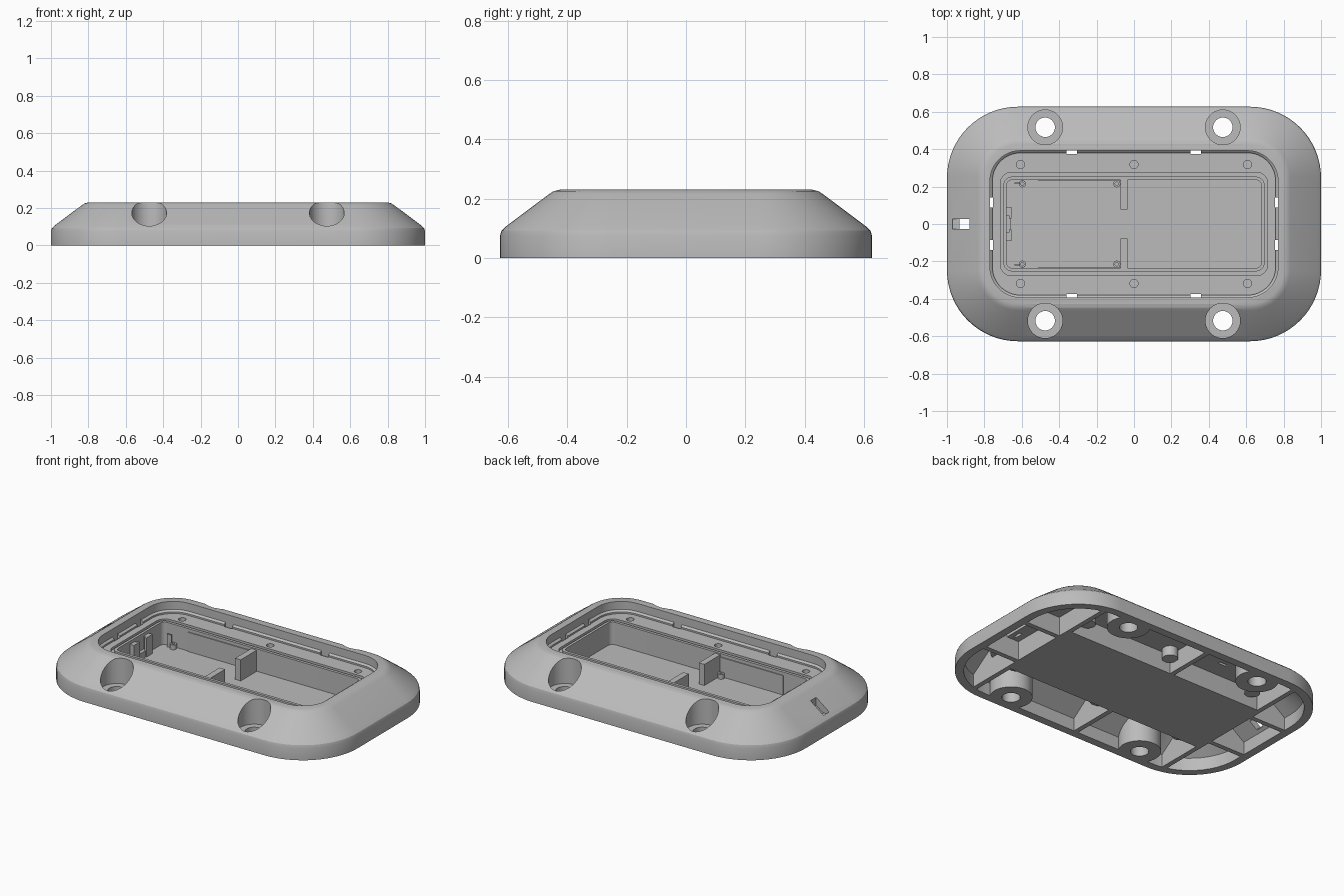
import bpy, bmesh, math

cube = bpy.data.objects.get("Cube")
if cube:
    bpy.data.objects.remove(cube, do_unlink=True)

grey = bpy.data.materials.new("light grey plastic")
grey.use_nodes = True
grey.diffuse_color = (0.5, 0.5, 0.5, 1)
bsdf = next(n for n in grey.node_tree.nodes if n.type == 'BSDF_PRINCIPLED')
bsdf.inputs["Base Color"].default_value = (0.5, 0.5, 0.5, 1)
bsdf.inputs["Roughness"].default_value = 0.6


def rounded(hx, hy, r, n):
    """Outline of a rounded rectangle with n steps per corner."""
    pts = []
    for k, (sx, sy) in enumerate([(1, 1), (-1, 1), (-1, -1), (1, -1)]):
        for i in range(n + 1):
            a = math.pi / 2 * (k + i / n)
            pts.append((sx * (hx - r) + r * math.cos(a), sy * (hy - r) + r * math.sin(a)))
    return pts


def loft(name, levels, n=12):
    """Closed solid through (half x, half y, corner radius, z) levels."""
    bm = bmesh.new()
    rings = [[bm.verts.new((x, y, z)) for x, y in rounded(hx, hy, r, n)] for hx, hy, r, z in levels]
    for low, high in zip(rings, rings[1:]):
        for i in range(len(low)):
            j = (i + 1) % len(low)
            bm.faces.new((low[i], low[j], high[j], high[i]))
    bm.faces.new(rings[0][::-1])
    bm.faces.new(rings[-1])
    return finish(name, bm)


def finish(name, bm):
    bmesh.ops.recalc_face_normals(bm, faces=bm.faces)
    me = bpy.data.meshes.new(name)
    bm.to_mesh(me)
    bm.free()
    me.materials.append(grey)
    ob = bpy.data.objects.new(name, me)
    bpy.context.collection.objects.link(ob)
    return ob


def block(name, x0, x1, y0, y1, z0, z1):
    bm = bmesh.new()
    bmesh.ops.create_cube(bm, size=1)
    for v in bm.verts:
        v.co = ((x0, x1)[v.co.x > 0], (y0, y1)[v.co.y > 0], (z0, z1)[v.co.z > 0])
    return finish(name, bm)


def rod(name, x, y, r, z0, z1, n=40):
    bm = bmesh.new()
    bmesh.ops.create_cone(bm, cap_ends=True, segments=n, radius1=r, radius2=r, depth=z1 - z0)
    bmesh.ops.translate(bm, verts=bm.verts, vec=(x, y, (z0 + z1) / 2))
    return finish(name, bm)


def cut(target, *cutters):
    for c in cutters:
        mod = target.modifiers.new("cut", 'BOOLEAN')
        mod.operation = 'DIFFERENCE'
        mod.solver = 'EXACT'
        mod.object = c
        bpy.context.view_layer.objects.active = target
        bpy.ops.object.modifier_apply(modifier=mod.name)
        bpy.data.objects.remove(c, do_unlink=True)


def smooth(ob):
    bpy.ops.object.select_all(action='DESELECT')
    ob.select_set(True)
    bpy.context.view_layer.objects.active = ob
    bpy.ops.object.shade_smooth_by_angle(angle=math.radians(28))


def inset(i, z):
    return (1 - i, 0.627 - i, 0.38 - i, z)


wells = [(x, y) for x in (-0.475, 0.475) for y in (-0.517, 0.517)]
screws = [(x, y) for x in (-0.607, 0, 0.607) for y in (-0.318, 0.318)]

# Outer housing with a bevelled slope
housing = loft("housing", [inset(*p) for p in (
    (0, 0), (0, 0.075), (0.005, 0.092), (0.022, 0.108),
    (0.165, 0.215), (0.18, 0.225), (0.2, 0.23))], 16)

# Hollow underside: everything taken from the cavity stays solid
cavity = loft("cavity", [inset(0.05, -0.05), inset(0.05, 0.08), inset(0.2, 0.19)])
cut(cavity,
    loft("tray_shell", [(0.715, 0.27, 0.04, -0.1), (0.715, 0.27, 0.04, 0.4)]),
    loft("ledge_shell", [(0.8, 0.42, 0.17, 0.12), (0.8, 0.42, 0.17, 0.4)]))
for x in (-0.7, -0.055, 0.7):
    cut(cavity, block("cross_rib", x - 0.015, x + 0.015, -0.9, 0.9, -0.1, 0.4))
for y in (-0.18, 0.18):
    cut(cavity, block("long_rib", -1.2, 1.2, y - 0.015, y + 0.015, -0.1, 0.4))
for x, y in wells:
    cut(cavity, rod("well_boss", x, y, 0.122, -0.1, 0.4))
for x, y in screws:
    cut(cavity, rod("screw_boss", x, y, 0.045, 0.06, 0.4, 24))
cut(housing, cavity)

# Top recess, seal groove and tray pocket
groove = loft("groove", [(0.715, 0.276, 0.06, 0.145), (0.715, 0.276, 0.06, 0.19)])
cut(groove, loft("groove_core", [(0.698, 0.253, 0.045, 0.1), (0.698, 0.253, 0.045, 0.3)]))
cut(housing,
    loft("recess", [(0.757, 0.38, 0.15, 0.16), (0.757, 0.38, 0.15, 0.17),
                    (0.77, 0.392, 0.163, 0.18), (0.77, 0.392, 0.163, 0.4)]),
    groove,
    loft("pocket", [(0.682, 0.235, 0.03, 0.02), (0.682, 0.235, 0.03, 0.4)]))

# Mounting wells and screw holes
for x, y in wells:
    cut(housing, rod("well", x, y, 0.093, 0.07, 0.4), rod("bolt_hole", x, y, 0.052, -0.1, 0.2))
for x, y in screws:
    cut(housing, rod("screw_hole", x, y, 0.022, 0.1, 0.3, 24))

# Snap slots around the ledge
for s in (-1, 1):
    for x in (-0.333, 0.33):
        y = s * 0.384
        cut(housing, block("snap_slot", x - 0.028, x + 0.028, y - 0.009, y + 0.009, 0.05, 0.185))
    for y in (-0.113, 0.115):
        x = s * 0.764
        cut(housing, block("snap_slot", x - 0.009, x + 0.009, y - 0.027, y + 0.027, 0.05, 0.185))

# Stepped cable slot in the end slope
cut(housing, block("slot_step", -0.97, -0.88, -0.028, 0.028, 0.098, 0.3),
    block("slot_through", -0.932, -0.89, -0.027, 0.027, 0.03, 0.3))
smooth(housing)

# Tray fittings, mirrored front to back
for s, side in ((-1, "front"), (1, "back")):
    ys = lambda a, b: sorted((s * a, s * b))
    block(side + "_divider", -0.073, -0.035, *ys(0.077, 0.24), 0.015, 0.152)
    block(side + "_wall_rail", -0.51, -0.073, *ys(0.229, 0.24), 0.015, 0.14)
    block(side + "_clip_arm", -0.64, -0.61, *ys(0.213, 0.221), 0.015, 0.1)
    for x, end in ((-0.597, "right"), (-0.092, "middle")):
        post = rod(side + "_" + end + "_post", x, s * 0.215, 0.019, 0.015, 0.05, 24)
        cut(post, rod("pilot", x, s * 0.215, 0.009, 0.03, 0.2, 16))
        smooth(post)
    block(side + "_connector_jaw", -0.69, -0.655, *ys(0.045, 0.092), 0.015, 0.14)
    block(side + "_connector_lip", -0.668, -0.655, *ys(0.03, 0.05), 0.015, 0.14)
block("connector_base", -0.69, -0.66, -0.045, 0.045, 0.015, 0.06)
